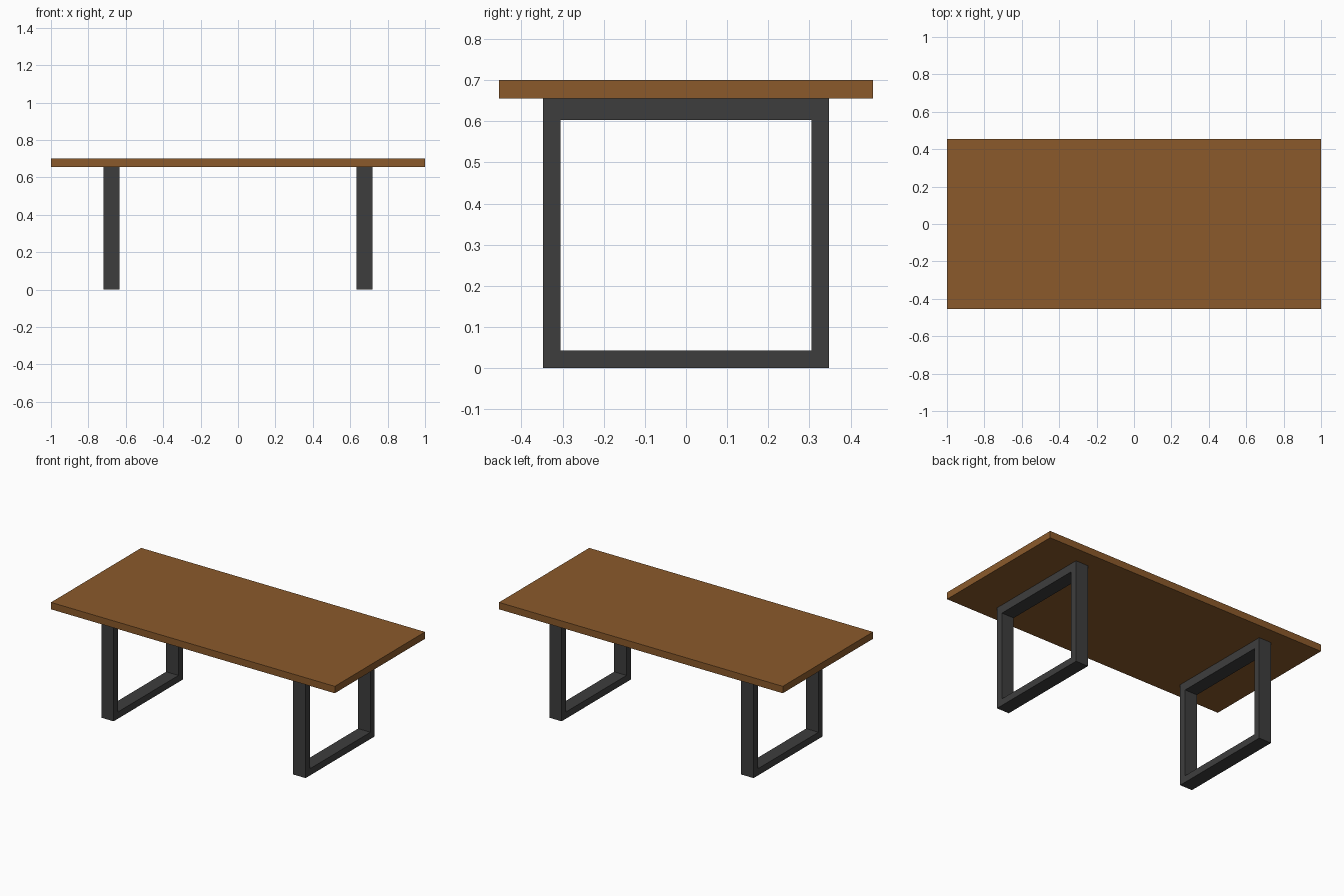
import bpy, bmesh
from mathutils import Vector

if "Cube" in bpy.data.objects:
    bpy.data.objects.remove(bpy.data.objects["Cube"])


def material(name, rgb):
    m = bpy.data.materials.new(name)
    m.diffuse_color = (*rgb, 1.0)
    m.use_nodes = True
    m.node_tree.nodes["Principled BSDF"].inputs["Base Color"].default_value = m.diffuse_color
    return m


wood = material("brown wood", (0.258, 0.102, 0.024))
metal = material("dark grey metal", (0.048, 0.048, 0.048))


def add_object(name, bm, mat):
    bmesh.ops.recalc_face_normals(bm, faces=bm.faces)
    mesh = bpy.data.meshes.new(name)
    bm.to_mesh(mesh)
    bm.free()
    mesh.materials.append(mat)
    ob = bpy.data.objects.new(name, mesh)
    bpy.context.collection.objects.link(ob)
    return ob


def rect(bm, x, y, z0, z1):
    return [bm.verts.new((x, *p)) for p in ((-y, z0), (y, z0), (y, z1), (-y, z1))]


# Table top: one flat slab
bm = bmesh.new()
bmesh.ops.create_cube(bm, size=1.0)
bmesh.ops.scale(bm, vec=Vector((2.0, 0.908, 0.044)), verts=bm.verts)
bmesh.ops.translate(bm, vec=Vector((0, 0, 0.678)), verts=bm.verts)
add_object("table_top", bm, wood)


# Legs: closed rectangular frames, extruded from a flat ring
def leg_frame(name, x0, x1):
    bm = bmesh.new()
    outer = rect(bm, x0, 0.348, 0.0, 0.656)
    inner = rect(bm, x0, 0.305, 0.043, 0.603)
    ring = []
    for i in range(4):
        j = (i + 1) % 4
        ring.append(bm.faces.new((outer[i], outer[j], inner[j], inner[i])))
    out = bmesh.ops.extrude_face_region(bm, geom=ring, use_keep_orig=True)
    moved = [g for g in out["geom"] if isinstance(g, bmesh.types.BMVert)]
    bmesh.ops.translate(bm, vec=Vector((x1 - x0, 0, 0)), verts=moved)
    return add_object(name, bm, metal)


leg_frame("left_leg_frame", -0.72, -0.633)
leg_frame("right_leg_frame", 0.633, 0.72)
